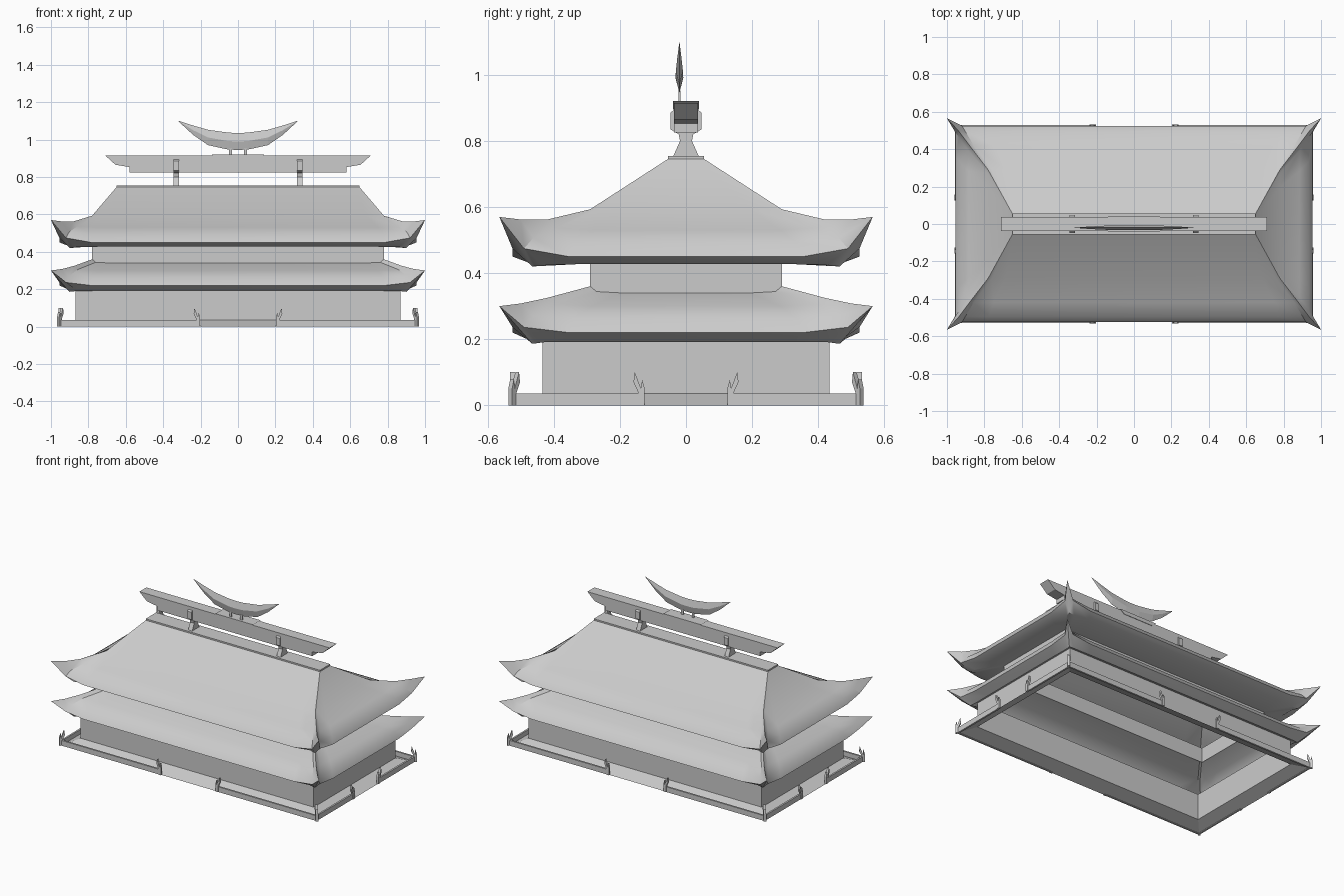
import bpy, bmesh
from math import radians, pi
from mathutils import Matrix, Vector

cube = bpy.data.objects.get("Cube")
if cube:
    bpy.data.objects.remove(cube, do_unlink=True)


def finish(bm, name, smooth=False):
    bmesh.ops.recalc_face_normals(bm, faces=bm.faces)
    mesh = bpy.data.meshes.new(name)
    bm.to_mesh(mesh)
    bm.free()
    obj = bpy.data.objects.new(name, mesh)
    bpy.context.collection.objects.link(obj)
    if smooth:
        bpy.ops.object.select_all(action='DESELECT')
        obj.select_set(True)
        bpy.context.view_layer.objects.active = obj
        bpy.ops.object.shade_smooth_by_angle(angle=radians(35))
    return obj


def box(name, size, center):
    bm = bmesh.new()
    bmesh.ops.create_cube(bm, size=1, matrix=Matrix.Translation(center) @ Matrix.Diagonal((*size, 1)))
    return finish(bm, name)


def prism(name, outline, depth, matrix):
    """Extrude an outline in the local xz plane, centred on local y."""
    bm = bmesh.new()
    face = bm.faces.new([bm.verts.new((u, -depth / 2, v)) for u, v in outline])
    grown = bmesh.ops.extrude_face_region(bm, geom=[face])["geom"]
    bmesh.ops.translate(bm, vec=(0, depth, 0), verts=[g for g in grown if isinstance(g, bmesh.types.BMVert)])
    bm.transform(matrix)
    return finish(bm, name)


def mirrored(half):
    return half + [(-u, v) for u, v in reversed(half)]


def ring_points(hx, hy, z, cx, cy, cz):
    """Rectangle whose corners are pulled out to (cx, cy, cz)."""
    s = min(1, hy / 0.525)
    near, far = 0.035 * s, 0.17 * s
    za = z + 0.2 * (cz - z)
    quarter = [(hx, hy - far, z), (hx, hy - near, za), (cx, cy, cz), (hx - near, hy, za), (hx - far, hy, z)]
    points = []
    for sx, sy in ((1, 1), (-1, 1), (-1, -1), (1, -1)):
        part = [Vector((sx * x, sy * y, h)) for x, y, h in quarter]
        points += part if sx * sy > 0 else part[::-1]
    return points


def loft(name, rings, smooth=False):
    bm = bmesh.new()
    loops = [[bm.verts.new(p) for p in ring_points(*r)] for r in rings]
    for a, b in zip(loops, loops[1:]):
        n = len(a)
        for i in range(n):
            j = (i + 1) % n
            bm.faces.new((a[i], a[j], b[j], b[i]))
    return finish(bm, name, smooth)


def plain(hx, hy, z):
    return (hx, hy, z, hx, hy, z)


# Base: sloping apron and hollow storey walls
loft("base_apron", [plain(0.87, 0.435, 0.035), plain(0.955, 0.525, 0)])
loft("lower_walls", [plain(0.87, 0.435, 0.035), plain(0.87, 0.435, 0.21)])
loft("upper_walls", [plain(0.78, 0.29, 0.335), plain(0.78, 0.29, 0.435)])

# Roofs: slope, flared edge, then soffit back to the wall
loft("lower_roof", [
    (0.78, 0.29, 0.34, 0.78, 0.29, 0.36),
    (0.885, 0.42, 0.3, 0.875, 0.42, 0.325),
    (0.935, 0.495, 0.263, 0.94, 0.5, 0.308),
    (0.955, 0.525, 0.22, 1.0, 0.565, 0.3),
    (0.89, 0.46, 0.192, 0.9, 0.465, 0.186),
    plain(0.87, 0.435, 0.2)], smooth=True)
loft("upper_roof", [
    plain(0.65, 0.055, 0.745),
    plain(0.78, 0.29, 0.593),
    (0.885, 0.42, 0.53, 0.88, 0.42, 0.562),
    (0.935, 0.495, 0.493, 0.94, 0.5, 0.562),
    (0.955, 0.525, 0.45, 1.0, 0.565, 0.57),
    (0.89, 0.46, 0.427, 0.9, 0.465, 0.42),
    plain(0.78, 0.29, 0.43)], smooth=True)

# Ridge cap, raised beam and its cradles
box("ridge_cap", (1.3, 0.11, 0.02), (0, 0, 0.745))
beam = [(0.58, 0.825), (0.58, 0.853), (0.655, 0.865), (0.71, 0.915)]
prism("ridge_beam", mirrored(beam), 0.074, Matrix())
cradle = [(0.038, 0.755), (0.018, 0.8), (0.022, 0.82), (0.047, 0.835), (0.047, 0.885), (0.035, 0.895)]
for side, x in (("left", 0.33), ("right", -0.33)):
    prism(side + "_cradle", mirrored(cradle), 0.03,
          Matrix.Translation((x, 0, 0)) @ Matrix.Rotation(pi / 2, 4, 'Z'))
prism("crest_plate", mirrored([(0.11, 0.895), (0.14, 0.92)]), 0.08, Matrix())

# Crescent crest: thin blade, thickest along its middle
stations = [(0, 0.945, 1.035), (0.05, 0.946, 1.037), (0.16, 0.97, 1.052), (0.24, 1.025, 1.075), (0.318, 1.097, 1.1)]
stations = [(-x, lo, hi) for x, lo, hi in stations[:0:-1]] + stations
bm = bmesh.new()
sections = []
for x, lo, hi in stations:
    mid, t = (lo + hi) / 2, 0.13 * (hi - lo)
    sections.append([bm.verts.new(p) for p in
                     ((x, -0.02, lo), (x, -0.02 - t, mid), (x, -0.02, hi), (x, -0.02 + t, mid))])
for a, b in zip(sections, sections[1:]):
    for i in range(4):
        j = (i + 1) % 4
        bm.faces.new((a[i], a[j], b[j], b[i]))
for end in (sections[0], sections[-1]):
    bm.faces.new(end)
finish(bm, "crescent_crest")
for side, x in (("left", 0.04), ("right", -0.04)):
    box(side + "_crest_leg", (0.016, 0.006, 0.04), (x, -0.02, 0.933))

# Low rails with a gap in each side, and flame shaped posts
flame = [(-0.02, 0), (0, 0), (0, 0.05), (-0.008, 0.078), (-0.011, 0.05),
         (-0.03, 0.1), (-0.034, 0.07), (-0.02, 0.04)]
for sx, lr in ((1, "left"), (-1, "right")):
    for sy, fb in ((-1, "front"), (1, "back")):
        tag = fb + "_" + lr
        box(tag + "_long_rail", (0.735, 0.012, 0.035), (sx * 0.5875, sy * 0.522, 0.0175))
        box(tag + "_side_rail", (0.012, 0.383, 0.035), (sx * 0.95, sy * 0.3365, 0.0175))
        flip = Matrix.Diagonal((sx, sy, 1, 1))
        prism(tag + "_long_post", flame, 0.014,
              flip @ Matrix.Translation((0.203, 0.525, 0)) @ Matrix.Rotation(pi, 4, 'Z'))
        prism(tag + "_side_post", flame, 0.014,
              flip @ Matrix.Translation((0.953, 0.125, 0)) @ Matrix.Rotation(-pi / 2, 4, 'Z'))
        prism(tag + "_corner_post", flame, 0.016,
              flip @ Matrix.Translation((0.962, 0.532, 0)) @ Matrix.Rotation(pi / 4, 4, 'Z'))
